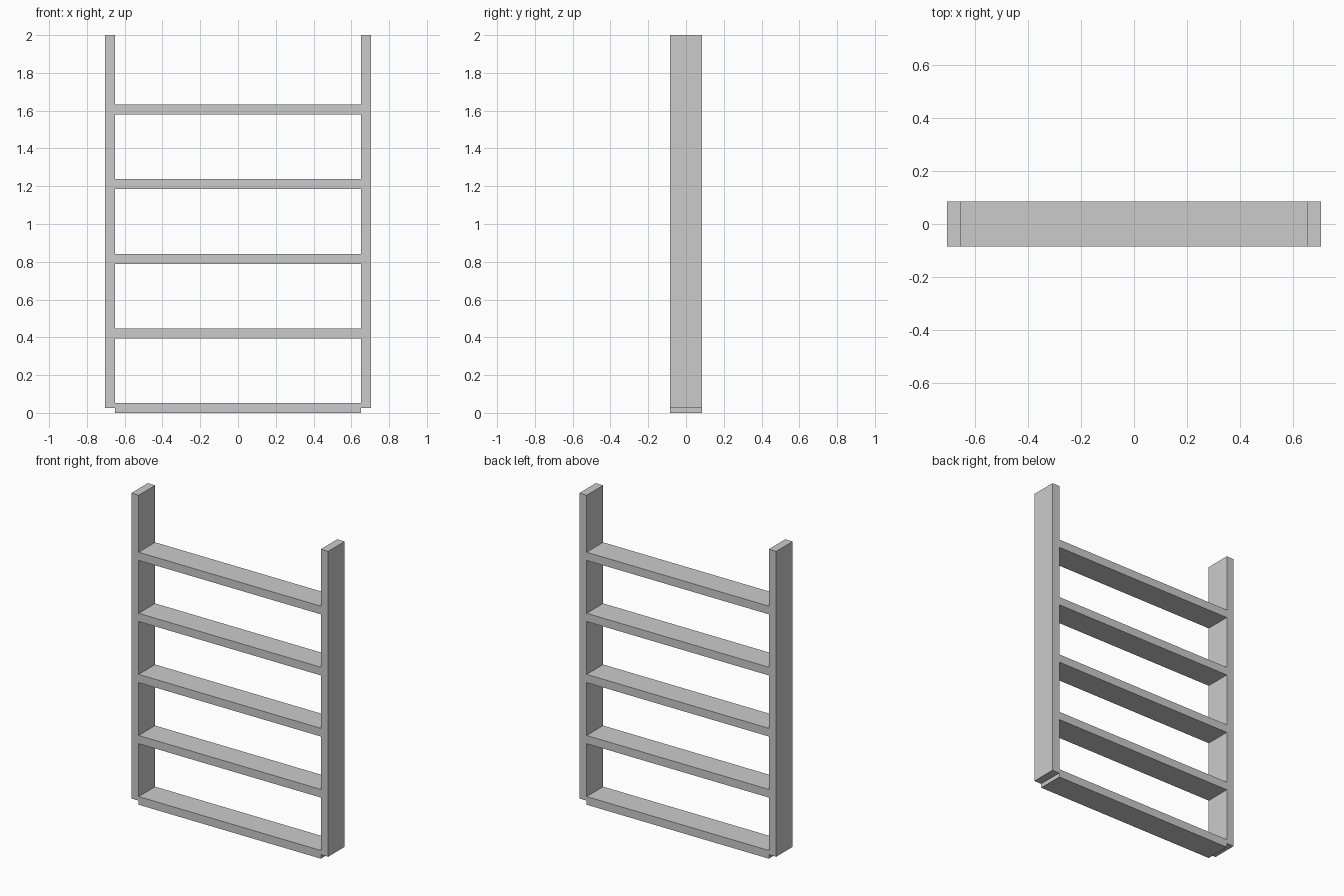
import bpy

if "Cube" in bpy.data.objects:
    bpy.data.objects.remove(bpy.data.objects["Cube"])

T = 0.053       # board thickness
D = 0.168       # board depth
W = 1.408       # overall width
Z0 = T / 2      # uprights start at the middle of the lowest shelf
STEP = (2 - Z0) / 5


def board(name, size, loc):
    bpy.ops.mesh.primitive_cube_add(size=1, location=loc)
    ob = bpy.context.object
    ob.name = name
    ob.scale = size
    bpy.ops.object.transform_apply(location=False, rotation=False, scale=True)
    return ob


# Side uprights
for name, s in (("left_upright", -1), ("right_upright", 1)):
    board(name, (T, D, 2 - Z0), (s * (W - T) / 2, 0, (2 + Z0) / 2))

# Evenly spaced shelves between the uprights
for i in range(5):
    board(f"shelf_{i + 1}", (W - 2 * T, D, T), (0, 0, Z0 + i * STEP))
